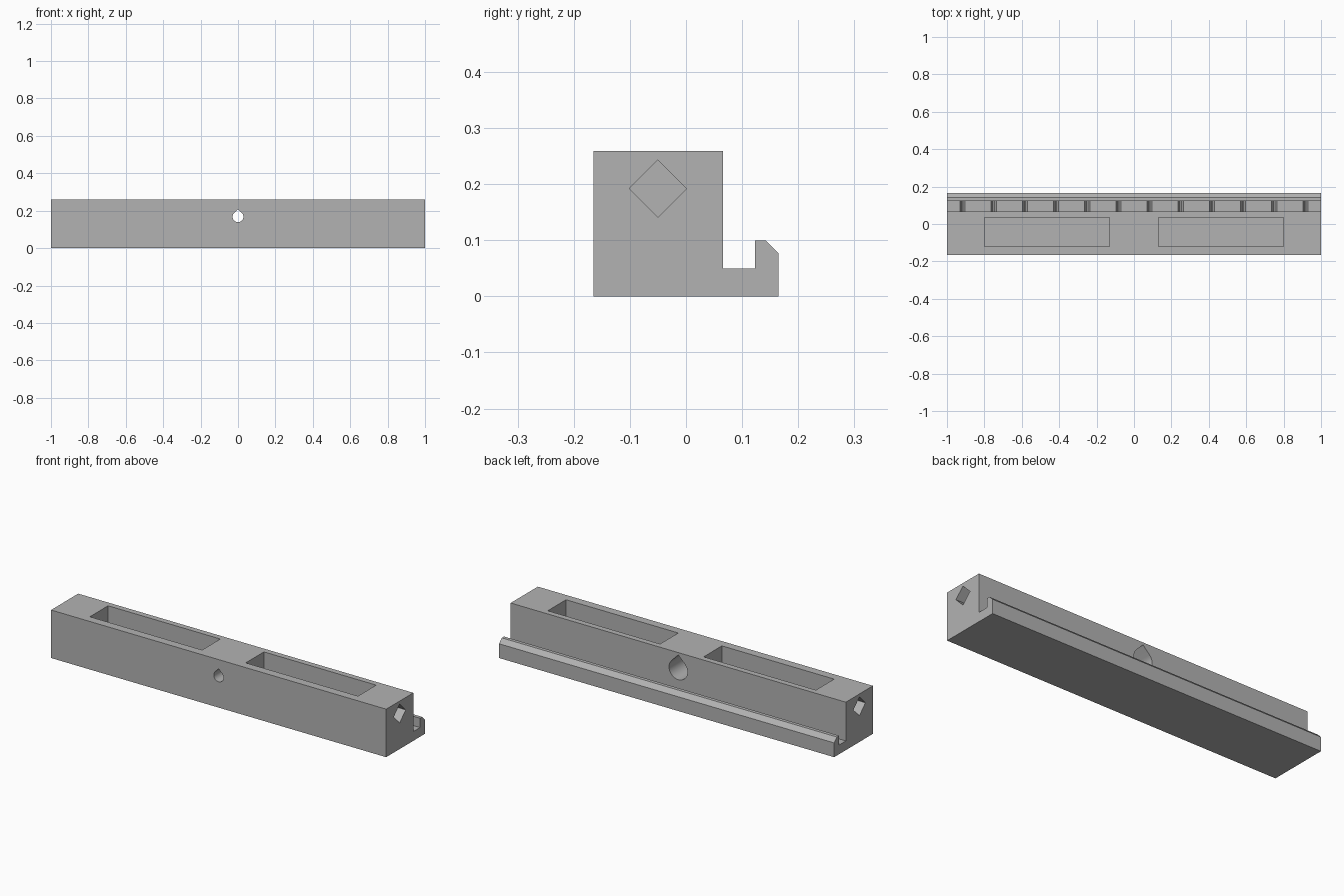
import bpy, bmesh, math

cube = bpy.data.objects.get("Cube")
if cube:
    bpy.data.objects.remove(cube, do_unlink=True)

grey = bpy.data.materials.new("plain grey")
grey.use_nodes = True
grey.diffuse_color = (0.45, 0.45, 0.45, 1)
grey.node_tree.nodes["Principled BSDF"].inputs["Base Color"].default_value = (0.45, 0.45, 0.45, 1)

# Ways to lay a flat profile (u, v) along an extrusion axis (t)
ALONG = {
    "x": lambda u, v, t: (t, u, v),
    "y": lambda u, v, t: (u, t, v),
    "z": lambda u, v, t: (u, v, t),
}


def prism(name, profile, axis, start, end):
    """Extrude a flat profile along an axis."""
    bm = bmesh.new()
    place = ALONG[axis]
    face = bm.faces.new([bm.verts.new(place(u, v, start)) for u, v in profile])
    new = bmesh.ops.extrude_face_region(bm, geom=[face])["geom"]
    shift = place(0, 0, end - start)
    bmesh.ops.translate(bm, vec=shift, verts=[g for g in new if isinstance(g, bmesh.types.BMVert)])
    bmesh.ops.recalc_face_normals(bm, faces=bm.faces)
    mesh = bpy.data.meshes.new(name)
    bm.to_mesh(mesh)
    bm.free()
    mesh.materials.append(grey)
    obj = bpy.data.objects.new(name, mesh)
    bpy.context.collection.objects.link(obj)
    return obj


def teardrop(cz, r, steps=36):
    """Circle with a pointed roof, centred on x = 0."""
    arc = [math.radians(135 + 270 * i / steps) for i in range(steps + 1)]
    points = [(r * math.cos(a), cz + r * math.sin(a)) for a in arc]
    return points + [(0, cz + r * math.sqrt(2))]


def cut(target, cutter):
    cutter.hide_render = True
    mod = target.modifiers.new("cut", "BOOLEAN")
    mod.operation = "DIFFERENCE"
    mod.solver = "EXACT"
    mod.object = cutter
    bpy.ops.object.modifier_apply(modifier=mod.name)
    bpy.data.objects.remove(cutter, do_unlink=True)


# Rail with the rear channel and chamfered lip
body = prism("rail_body", [
    (-0.165, 0), (0.165, 0), (0.165, 0.077), (0.142, 0.1), (0.123, 0.1),
    (0.123, 0.05), (0.066, 0.05), (0.066, 0.259), (-0.165, 0.259)], "x", -1, 1)
bpy.ops.object.select_all(action="DESELECT")
bpy.context.view_layer.objects.active = body
body.select_set(True)

# Top pockets and blind diamond sockets in both ends
for side in (-1, 1):
    pocket = [(side * 0.13, -0.12), (side * 0.8, -0.12), (side * 0.8, 0.035), (side * 0.13, 0.035)]
    cut(body, prism("pocket_cutter", pocket, "z", 0.05, 0.3))
    d = 0.051
    diamond = [(-0.05 - d, 0.192), (-0.05, 0.192 - d), (-0.05 + d, 0.192), (-0.05, 0.192 + d)]
    cut(body, prism("socket_cutter", diamond, "x", side * 0.88, side * 1.1))

# Middle screw hole, wider from the back
cut(body, prism("hole_cutter", teardrop(0.168, 0.029), "y", -0.3, 0.0))
cut(body, prism("counterbore_cutter", teardrop(0.168, 0.055), "y", -0.08, 0.11))

# Small notches across the channel floor
for i in range(12):
    x = (i - 5.5) / 6
    notch = [(x - 0.014, 0.06), (x - 0.014, 0.05), (x - 0.003, 0.03),
             (x + 0.003, 0.03), (x + 0.014, 0.05), (x + 0.014, 0.06)]
    cut(body, prism("notch_cutter", notch, "y", 0.066, 0.123))

bpy.ops.object.shade_smooth_by_angle(angle=math.radians(25))
